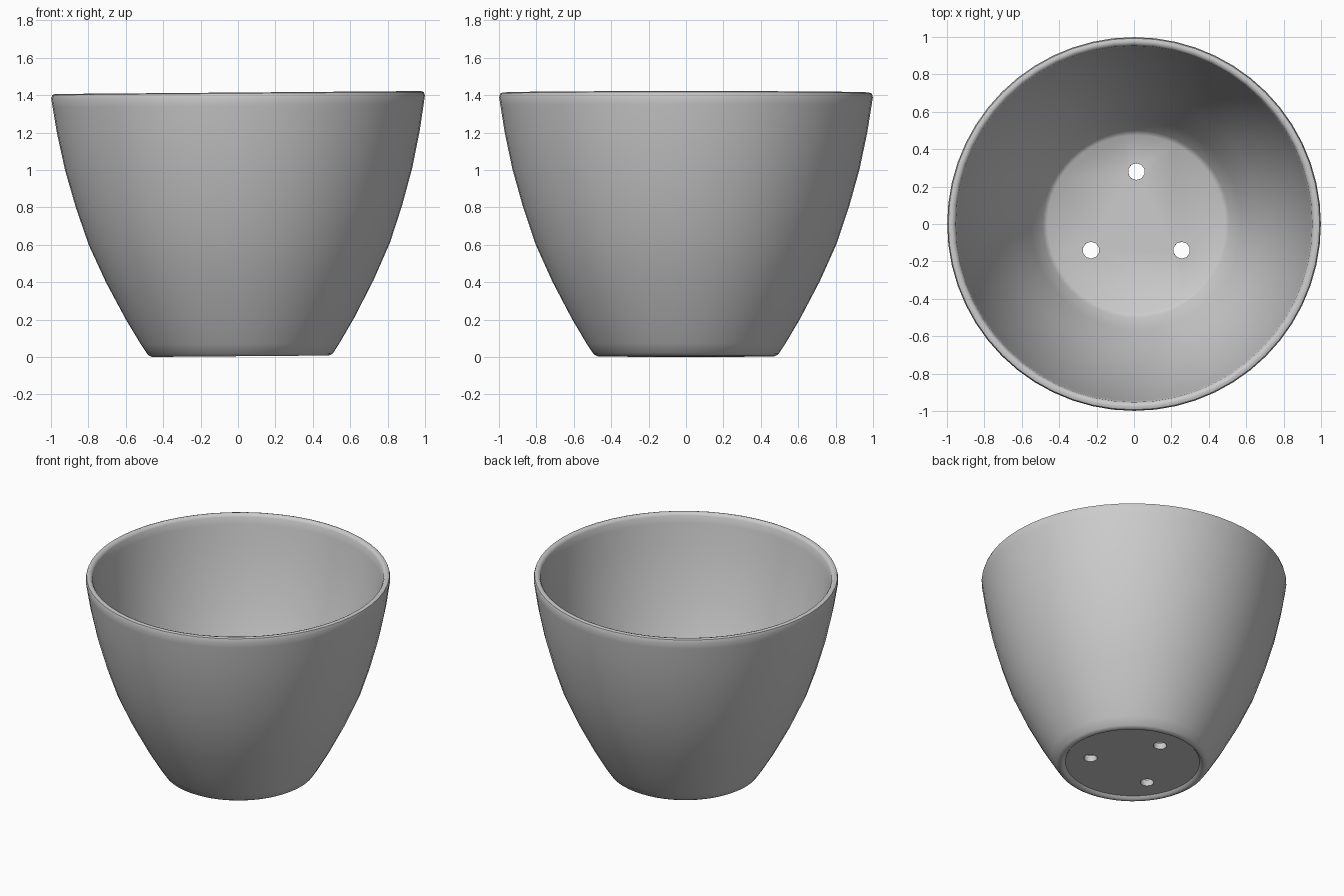
import bpy, bmesh, math
from mathutils import Matrix, Vector

cube = bpy.data.objects.get("Cube")
if cube:
    bpy.data.objects.remove(cube, do_unlink=True)

SIDES = 56
HOLES = 3
HEIGHT = 1.41
LEAN = 0.008           # rim and base both rise slightly towards +x
BASE_SHIFT = 0.013     # base sits slightly off the rim's centre


def make_material(name, colour):
    mat = bpy.data.materials.new(name)
    mat.use_nodes = True
    mat.diffuse_color = colour
    mat.node_tree.nodes["Principled BSDF"].inputs["Base Color"].default_value = colour
    return mat


def make_object(name, bm):
    bmesh.ops.recalc_face_normals(bm, faces=bm.faces)
    mesh = bpy.data.meshes.new(name)
    bm.to_mesh(mesh)
    bm.free()
    obj = bpy.data.objects.new(name, mesh)
    bpy.context.collection.objects.link(obj)
    return obj


def lathe(name, profile):
    """Revolve (radius, height) points and cap both ends."""
    bm = bmesh.new()
    rings = []
    for radius, z in profile:
        rings.append([bm.verts.new((radius * math.cos(a), radius * math.sin(a), z))
                      for a in (math.tau * i / SIDES for i in range(SIDES))])
    for low, high in zip(rings, rings[1:]):
        for i in range(SIDES):
            j = (i + 1) % SIDES
            bm.faces.new((low[i], low[j], high[j], high[i]))
    bm.faces.new(rings[0])
    bm.faces.new(rings[-1])
    return make_object(name, bm)


# Closed pot section: recessed base, foot, outer wall, rounded rim, inner wall, floor
outside = [(0.44, 0.02), (0.455, 0.002), (0.475, 0.0), (0.495, 0.012), (0.53, 0.065),
           (0.61, 0.2), (0.715, 0.4), (0.805, 0.6), (0.872, 0.8), (0.928, 1.0),
           (0.97, 1.2), (0.992, 1.34)]
rim = [(0.999, 1.385), (0.993, 1.405), (0.978, HEIGHT), (0.962, 1.406), (0.953, 1.39)]
inside = [(0.945, 1.34), (0.922, 1.2), (0.88, 1.0), (0.824, 0.8), (0.757, 0.6),
          (0.667, 0.4), (0.562, 0.2), (0.5, 0.085), (0.475, 0.065)]
pot = lathe("flower_pot", outside + rim + inside)

# Drainage holes
bm = bmesh.new()
for i in range(HOLES):
    angle = math.pi / 2 + math.tau * i / HOLES
    spot = Vector((0.28 * math.cos(angle), 0.28 * math.sin(angle), 0.05))
    bmesh.ops.create_cone(bm, cap_ends=True, segments=10, radius1=0.045,
                          radius2=0.045, depth=0.3, matrix=Matrix.Translation(spot))
cutter = make_object("drainage_cutter", bm)
cutter.hide_render = True

bpy.ops.object.select_all(action='DESELECT')
pot.select_set(True)
bpy.context.view_layer.objects.active = pot
cut = pot.modifiers.new("drainage_holes", 'BOOLEAN')
cut.operation = 'DIFFERENCE'
cut.solver = 'EXACT'
cut.object = cutter
bpy.ops.object.modifier_apply(modifier=cut.name)
bpy.data.objects.remove(cutter, do_unlink=True)

# Slight hand-made lean
for v in pot.data.vertices:
    v.co.x += BASE_SHIFT * (1 - v.co.z / HEIGHT)
    v.co.z += LEAN * v.co.x + LEAN / 2

pot.data.materials.clear()
pot.data.materials.append(make_material("plain_grey", (0.6, 0.6, 0.6, 1)))
bpy.ops.object.shade_smooth_by_angle(angle=math.radians(50))
